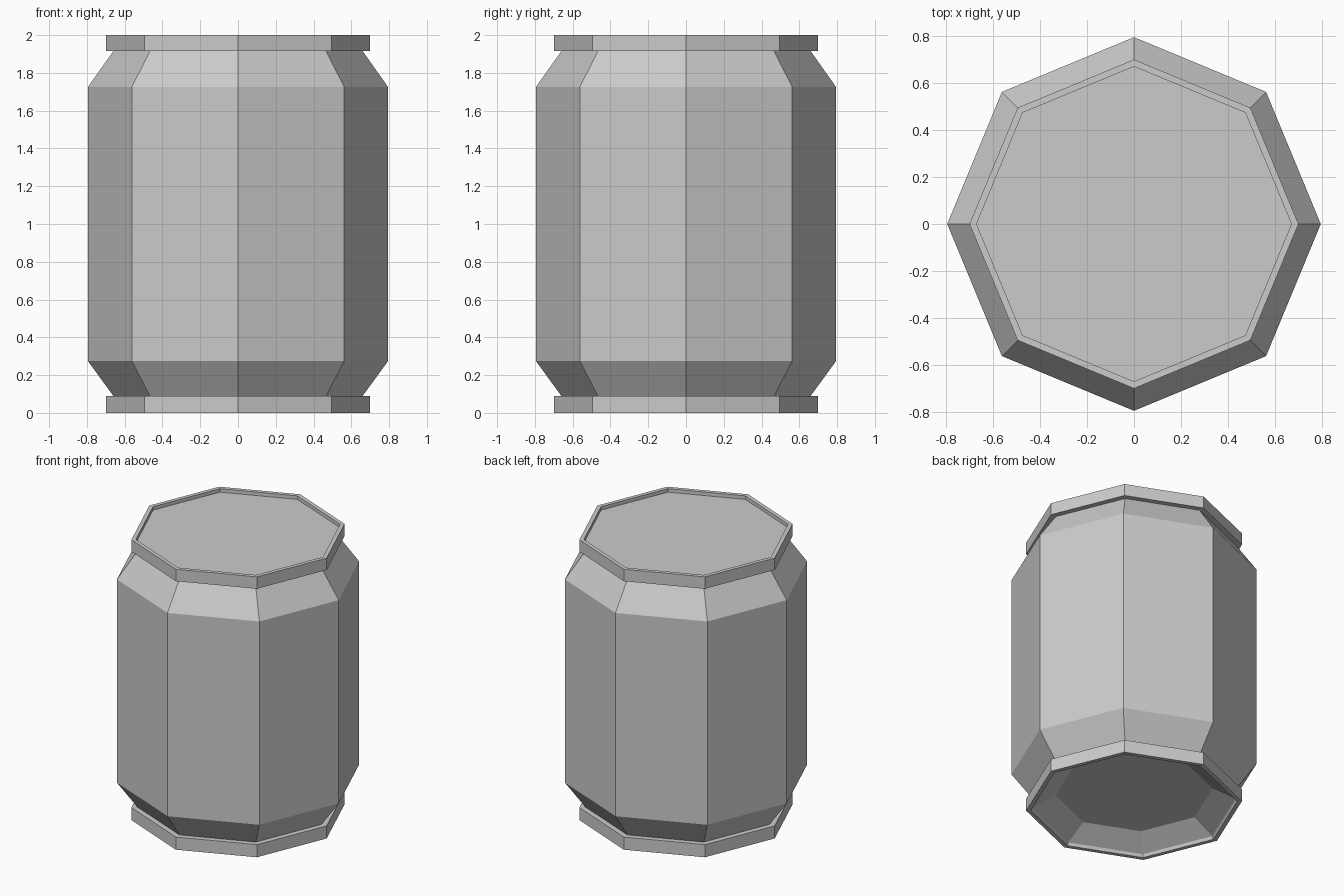
import bpy, bmesh
from math import cos, sin, pi

if "Cube" in bpy.data.objects:
    bpy.data.objects.remove(bpy.data.objects["Cube"])

SIDES = 8

# Lathe an (r, z) profile into a closed eight-sided solid, capped at both ends
def lathe(name, profile):
    bm = bmesh.new()
    rings = [[bm.verts.new((r * cos(2 * pi * i / SIDES), r * sin(2 * pi * i / SIDES), z))
              for i in range(SIDES)] for r, z in profile]
    for a, b in zip(rings, rings[1:]):
        for i in range(SIDES):
            j = (i + 1) % SIDES
            bm.faces.new((a[i], a[j], b[j], b[i]))
    bm.faces.new(rings[0][::-1])
    bm.faces.new(rings[-1])
    bmesh.ops.recalc_face_normals(bm, faces=bm.faces)
    mesh = bpy.data.meshes.new(name)
    bm.to_mesh(mesh)
    bm.free()
    obj = bpy.data.objects.new(name, mesh)
    bpy.context.collection.objects.link(obj)
    return obj

# Can in one skin: domed-in base, bottom rim, body, top rim, sunken lid
lathe("can", [
    (0.51, 0.105), (0.66, 0.02), (0.67, 0.0),    # recessed base
    (0.70, 0.0), (0.70, 0.09), (0.66, 0.09),     # bottom rim
    (0.795, 0.275), (0.795, 1.725),              # body
    (0.66, 1.915), (0.70, 1.915), (0.70, 2.0),   # shoulder and top rim
    (0.67, 2.0), (0.67, 1.975),                  # sunken lid
])
